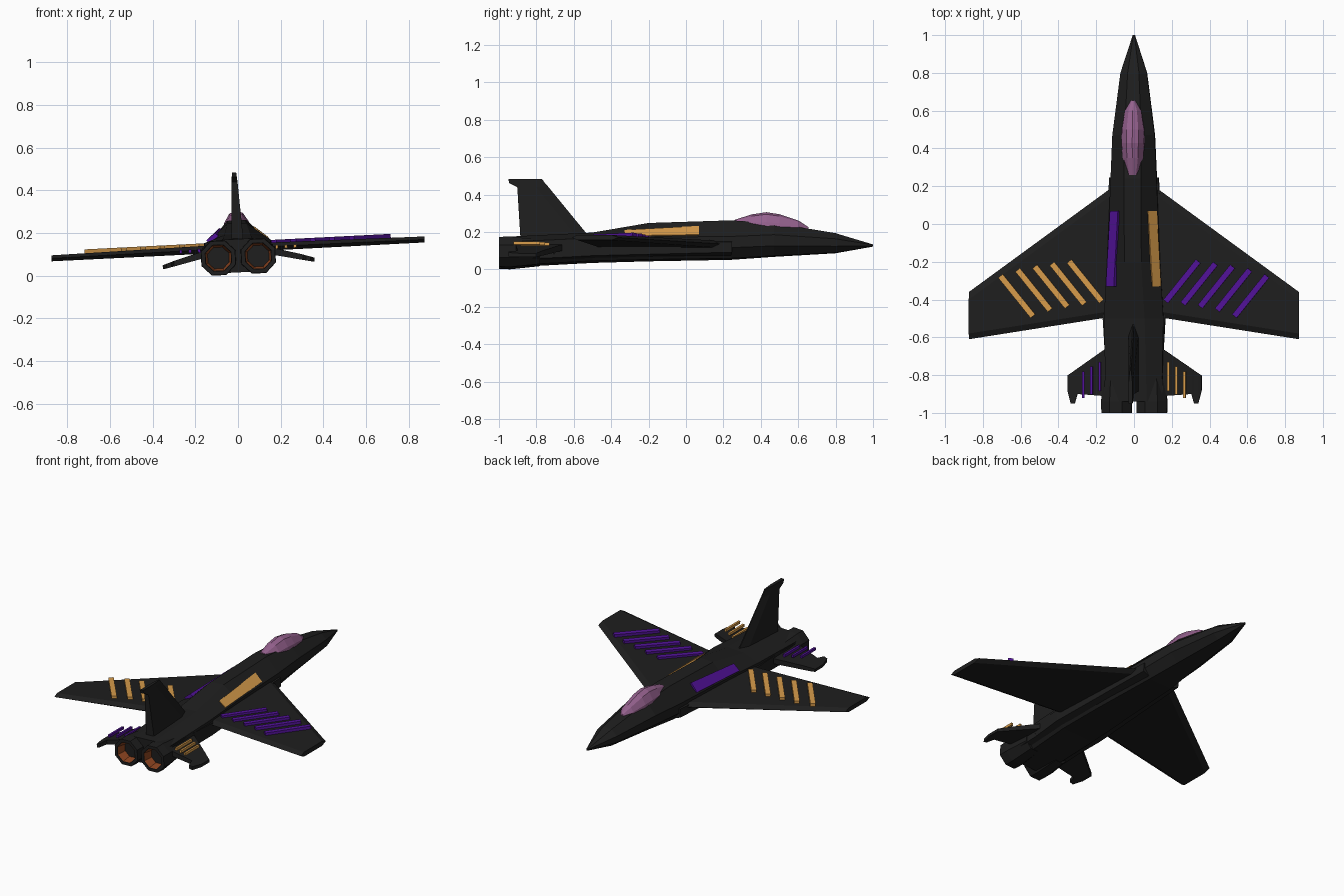
import bpy, bmesh, math
from mathutils import Vector, Matrix

if "Cube" in bpy.data.objects:
    bpy.data.objects.remove(bpy.data.objects["Cube"])

# The whole aircraft is banked slightly about its long axis
BANK = Matrix.Translation((0.006, 0, 0)) @ Matrix.Rotation(math.radians(-2.9), 4, 'Y')


def material(name, rgb):
    m = bpy.data.materials.new(name)
    m.diffuse_color = (*rgb, 1)
    m.use_nodes = True
    m.node_tree.nodes["Principled BSDF"].inputs["Base Color"].default_value = m.diffuse_color
    return m


DARK = material("charcoal", (0.013, 0.013, 0.013))
ORANGE = material("orange", (0.68, 0.33, 0.07))
PURPLE = material("purple", (0.085, 0.006, 0.32))
GLASS = material("canopy_glass", (0.30, 0.12, 0.27))
GLOW = material("burner", (0.27, 0.06, 0.015))


def loft(name, rings, mat, cap_start=True, cap_end=True):
    """Skin a list of equal-length point rings."""
    bm = bmesh.new()
    rows = [[bm.verts.new(BANK @ Vector(p)) for p in ring] for ring in rings]
    n = len(rows[0])
    for a, b in zip(rows, rows[1:]):
        for i in range(n):
            j = (i + 1) % n
            bm.faces.new((a[i], a[j], b[j], b[i]))
    if cap_start:
        bm.faces.new(rows[0])
    if cap_end:
        bm.faces.new(rows[-1])
    bmesh.ops.recalc_face_normals(bm, faces=bm.faces)
    me = bpy.data.meshes.new(name)
    bm.to_mesh(me)
    bm.free()
    me.materials.append(mat)
    ob = bpy.data.objects.new(name, me)
    bpy.context.collection.objects.link(ob)
    return ob


def bar(name, p, q, width, z0, z1, mat):
    """Raised stripe from p to q in plan."""
    p, q = Vector(p), Vector(q)
    d = (q - p).normalized() * width / 2
    n = Vector((-d.y, d.x))
    quad = [p + n, q + n, q - n, p - n]
    loft(name, [[(v.x, v.y, z) for v in quad] for z in (z0, z1)], mat)


# Fuselage: y, top half width, top z, side half width, upper z, lower z, bottom half width, bottom z
sections = [
    (1.00, .003, .133, .006, .131, .126, .003, .122),
    (0.80, .030, .192, .070, .160, .120, .035, .088),
    (0.47, .045, .246, .112, .180, .120, .060, .070),
    (0.24, .045, .260, .122, .170, .110, .080, .055),
    (-.20, .045, .246, .140, .165, .100, .100, .048),
    (-.50, .060, .194, .158, .160, .090, .110, .040),
    (-.94, .070, .172, .148, .140, .060, .100, .016),
]
rings = []
for y, t, zt, w, zu, zl, b, zb in sections:
    half = [(t, zt), (w, zu), (w, zl), (b, zb)]
    rings.append([(x, y, z) for x, z in half] + [(-x, y, z) for x, z in reversed(half)])
loft("fuselage", rings, DARK)

# Canopy: y, half width, base z, top z
rings = []
for y, w, zb, zt in [(.655, .012, .208, .226), (.60, .045, .208, .262), (.50, .062, .210, .295),
                     (.43, .064, .212, .306), (.35, .058, .216, .294), (.26, .036, .235, .265)]:
    h = zt - zb
    rings.append([(-w, y, zb), (-w * .92, y, zb + h * .4), (-w * .5, y, zb + h * .86), (0, y, zt),
                  (w * .5, y, zb + h * .86), (w * .92, y, zb + h * .4), (w, y, zb)])
loft("canopy", rings, GLASS)

# Tail fin: plan quads (leading y, trailing y, half thickness, z), then the swept tip
fin = []
for lead, trail, t, z in [(-.51, -.885, .028, .165), (-.735, -.902, .014, .44),
                          (-.755, -.945, .012, .463), (-.77, -.95, .010, .484)]:
    fin.append([(0.003, lead, z), (t, lead - .07, z), (t, trail, z),
                (-t, trail, z), (-t, lead - .07, z), (-.003, lead, z)])
loft("tail_fin", fin, DARK)

for s, side in ((-1, "left"), (1, "right")):
    stripe = ORANGE if s < 0 else PURPLE
    accent = PURPLE if s < 0 else ORANGE

    # Main wing: x, leading y, trailing y, centre z, half thickness
    loft(side + "_wing", [[(s * x, a, z), (s * x, a - .04, z + h), (s * x, b + .03, z + h),
                           (s * x, b, z), (s * x, b + .03, z - h), (s * x, a - .04, z - h)]
                          for x, a, b, z, h in [(.08, .22, -.485, .130, .019),
                                                (.875, -.36, -.61, .126, .014)]], DARK)

    # Diagonal wing stripes
    for i, y in enumerate((-.197, -.21, -.225, -.243, -.275)):
        x = .342 + i * .091
        bar(f"{side}_wing_stripe_{i + 1}", (s * x, y), (s * (x - .172), y - .213), .031,
            .135, .160, stripe)

    # Tailplane, drooping outwards, with a small hooked tip
    loft(side + "_tailplane", [[(s * x, a, z + h), (s * x, b, z + h), (s * x, b, z - h), (s * x, a, z - h)]
                               for x, a, b, z, h in [(.10, -.625, -.915, .122, .018),
                                                     (.302, -.765, -.90, .072, .013),
                                                     (.316, -.775, -.95, .068, .012),
                                                     (.338, -.79, -.95, .062, .011),
                                                     (.356, -.802, -.88, .058, .009)]], DARK)
    for i, x in enumerate((.182, .225, .268)):
        bar(f"{side}_tail_stripe_{i + 1}", (s * x, -.73 - i * .025), (s * x, -.885 - i * .018),
            .013, .118, .134, accent)

    # Shoulder panel lying on the sloped fuselage side
    outer = [(.080, .07, .229), (.125, .07, .180), (.147, -.33, .173), (.103, -.33, .206)]
    loft(side + "_shoulder_panel", [[(s * x, y, z) for x, y, z in outer],
                                    [(s * (x - .015), y, z - .015) for x, y, z in outer]], accent)

    # Engine intake and duct along the flank
    loft(side + "_intake", [[(s * .08, y, z1), (s * w, y, z1 - .015), (s * w, y, z0 + .02), (s * .08, y, z0)]
                            for y, w, z0, z1 in [(.245, .131, .065, .155), (-.50, .165, .045, .155),
                                                 (-.70, .153, .035, .155), (-.93, .155, .025, .15)]], DARK)

    # Octagonal exhaust nozzle and its coloured liner
    def ring(y, r):
        return [(s * .0935 + r * math.cos(a), y, .088 + r * math.sin(a))
                for a in (math.pi / 8 + k * math.pi / 4 for k in range(8))]
    loft(side + "_nozzle", [ring(-.78, .07), ring(-.94, .088), ring(-1, .086),
                            ring(-1, .066), ring(-.90, .052)], DARK)
    loft(side + "_nozzle_liner", [ring(-.999, .064), ring(-.905, .048)], GLOW, cap_start=False)
